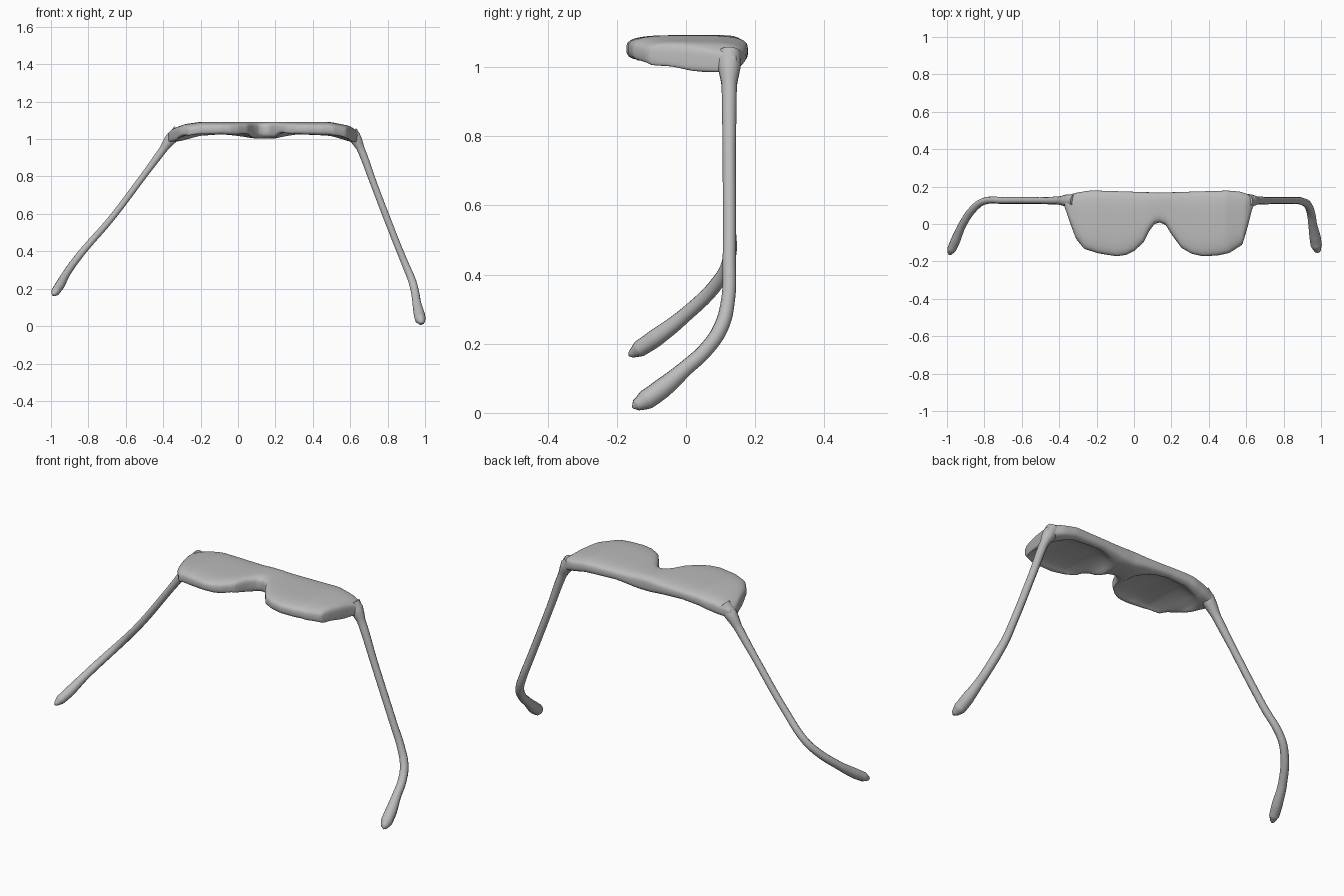
import bpy, bmesh, math

if "Cube" in bpy.data.objects:
    bpy.data.objects.remove(bpy.data.objects["Cube"])

grey = bpy.data.materials.new("warm_grey")
grey.diffuse_color = (0.5, 0.5, 0.5, 1)
grey.use_nodes = True
grey.node_tree.nodes["Principled BSDF"].inputs["Base Color"].default_value = grey.diffuse_color


def lerp(table, x):
    """Piecewise-linear lookup in a list of (x, value)."""
    for (x0, v0), (x1, v1) in zip(table, table[1:]):
        if x <= x1:
            return v0 + (v1 - v0) * max(0, (x - x0) / (x1 - x0))
    return table[-1][1]


# Profiles along the width of the lens front
FRONT = [(-.375, .1), (-.36, .06), (-.34, 0), (-.31, -.08), (-.265, -.134), (-.19, -.157),
         (-.093, -.173), (-.04, -.165), (0, -.145), (.05, -.1), (.083, -.035), (.11, 0),
         (.137, .008), (.17, -.005), (.2, -.055), (.254, -.128), (.31, -.16), (.37, -.173),
         (.45, -.168), (.51, -.155), (.58, -.11), (.612, 0), (.634, .09), (.652, .125)]
BACK = [(-.375, .15), (-.31, .167), (-.23, .18), (.14, .168), (.5, .179), (.57, .173), (.652, .145)]
TOP = [(-.375, 1.03), (-.355, 1.053), (-.285, 1.08), (-.2, 1.092), (.49, 1.092), (.6, 1.07), (.652, 1.03)]
BOTTOM = [(-.375, .985), (-.29, .988), (-.2, 1.008), (-.09, 1.014), (.1, 1.003), (.2, 1.003),
          (.31, 1.014), (.49, 1.008), (.6, .985), (.652, .985)]


def hollow(x, y):
    """Depth of the recess behind each lens."""
    d = 0
    for cx in (-.13, .40):
        r = (abs(x - cx) / .20) ** 3 + (abs(y - .0) / .145) ** 3
        d = max(d, .04 * max(0, 1 - r) ** .6)
    return d


def build_front():
    bm = bmesh.new()
    xs = sorted({k[0] for k in FRONT} | {-.375 + 1.027 * i / 70 for i in range(71)})
    n, rings = 48, []
    for x in xs:
        f, b, t, u = (lerp(p, x) for p in (FRONT, BACK, TOP, BOTTOM))
        ring = []
        for i in range(n):
            a = 2 * math.pi * i / n
            c, s = math.cos(a), math.sin(a)
            y = (f + b) / 2 + (b - f) / 2 * math.copysign(abs(c) ** .6, c)
            z = (t + u) / 2 + (t - u) / 2 * math.copysign(abs(s) ** .6, s)
            if s < 0:
                z += hollow(x, y)
            ring.append(bm.verts.new((x, y, z)))
        rings.append(ring)
    for r0, r1 in zip(rings, rings[1:]):
        for i in range(n):
            j = (i + 1) % n
            bm.faces.new((r0[i], r0[j], r1[j], r1[i]))
    bm.faces.new(rings[0])
    bm.faces.new(rings[-1])
    bmesh.ops.recalc_face_normals(bm, faces=bm.faces)
    me = bpy.data.meshes.new("lens_front")
    bm.to_mesh(me)
    bm.free()
    ob = bpy.data.objects.new("lens_front", me)
    bpy.context.collection.objects.link(ob)
    me.materials.append(grey)
    sm = ob.modifiers.new("soften", "SMOOTH")
    sm.factor, sm.iterations = .5, 3
    me.shade_smooth()


def build_arm(name, points):
    """Tapered tube through (x, y, z, radius) points."""
    cu = bpy.data.curves.new(name, "CURVE")
    cu.dimensions = "3D"
    cu.bevel_depth, cu.bevel_resolution, cu.resolution_u = 1, 3, 8
    cu.use_fill_caps = True
    sp = cu.splines.new("BEZIER")
    sp.bezier_points.add(len(points) - 1)
    for p, (x, y, z, r) in zip(sp.bezier_points, points):
        p.co, p.radius = (x, y, z), r
        p.handle_left_type = p.handle_right_type = "AUTO"
    ob = bpy.data.objects.new(name, cu)
    bpy.context.collection.objects.link(ob)
    bpy.context.view_layer.objects.active = ob
    ob.select_set(True)
    bpy.ops.object.convert(target="MESH")
    ob = bpy.context.object
    ob.data.materials.clear()
    ob.data.materials.append(grey)
    ob.data.shade_smooth()
    ob.select_set(False)


build_front()
# Arms: hinge flare, straight shaft, bent ear tip
build_arm("left_arm", [
    (-.315, .125, 1.045, .035), (-.36, .125, 1.0, .033), (-.40, .125, .945, .022), (-.5, .125, .81, .018),
    (-.69, .125, .56, .018), (-.80, .122, .435, .019), (-.85, .09, .375, .02),
    (-.915, 0, .285, .021), (-.955, -.09, .215, .026), (-.975, -.135, .185, .024),
    (-.985, -.158, .17, .012), (-.988, -.165, .166, .003)])
build_arm("right_arm", [
    (.605, .125, 1.04, .035), (.63, .125, 1.0, .033), (.655, .125, .95, .022), (.73, .125, .75, .019),
    (.85, .125, .44, .019), (.895, .122, .33, .02), (.93, .1, .245, .022),
    (.947, .055, .18, .022), (.955, 0, .13, .023), (.968, -.07, .07, .03),
    (.975, -.115, .038, .03), (.981, -.143, .022, .018), (.983, -.154, .015, .004)])
